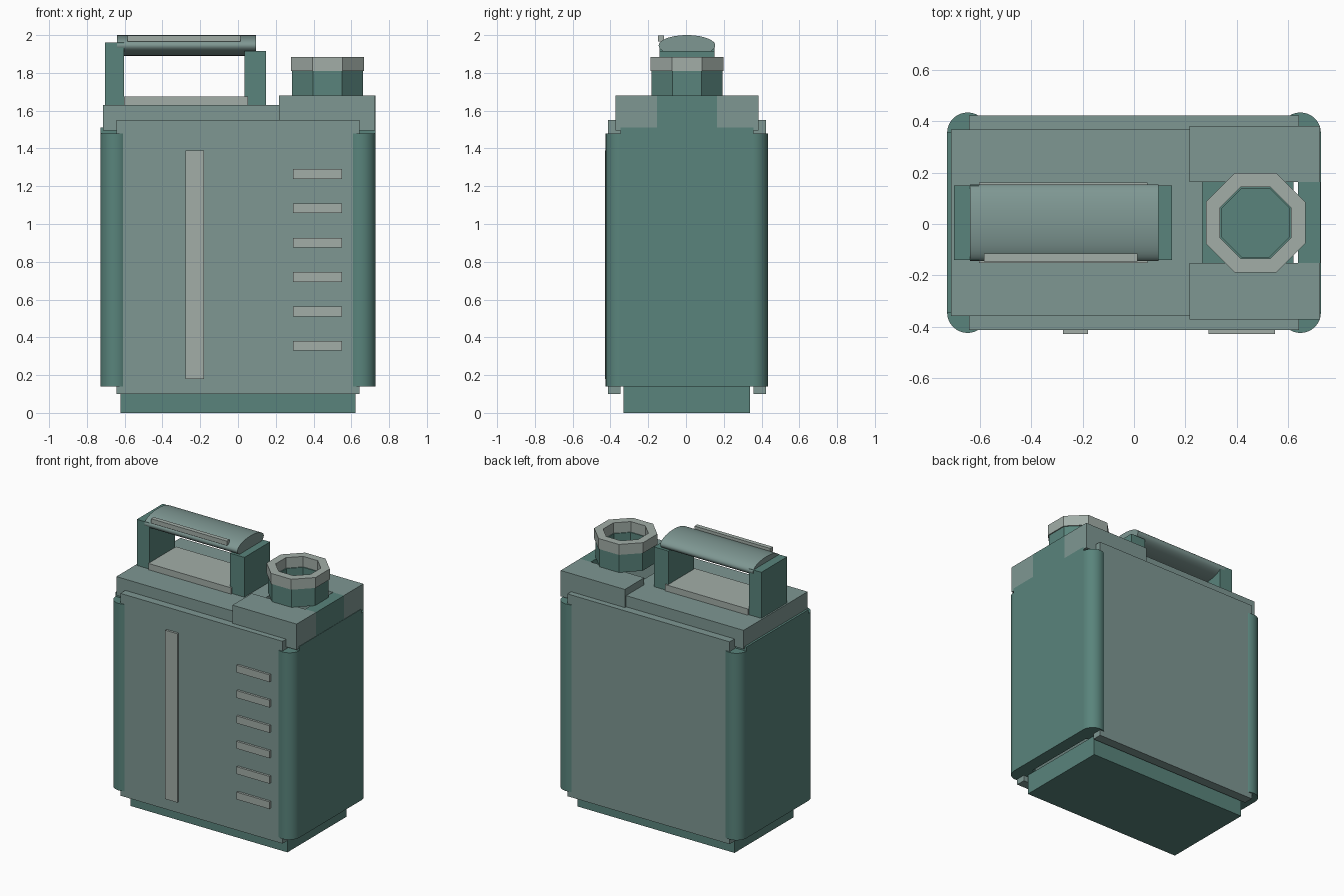
import bpy, bmesh, math

if "Cube" in bpy.data.objects:
    bpy.data.objects.remove(bpy.data.objects["Cube"])

Y0 = 0.005  # the body sits slightly back because of the raised front markings


def material(name, rgb):
    m = bpy.data.materials.new(name)
    m.diffuse_color = (*rgb, 1)
    m.use_nodes = True
    m.node_tree.nodes["Principled BSDF"].inputs["Base Color"].default_value = m.diffuse_color
    return m


DARK = material("dark_green", (0.10, 0.23, 0.20))
MID = material("mid_green", (0.21, 0.31, 0.29))
LIGHT = material("pale_green", (0.36, 0.42, 0.39))


def finish(name, bm, mat):
    bmesh.ops.recalc_face_normals(bm, faces=bm.faces)
    me = bpy.data.meshes.new(name)
    bm.to_mesh(me)
    bm.free()
    me.materials.append(mat)
    ob = bpy.data.objects.new(name, me)
    bpy.context.collection.objects.link(ob)
    return ob


def box(name, mat, x, y, z, open_top=False):
    bm = bmesh.new()
    bmesh.ops.create_cube(bm, size=1)
    for v in bm.verts:
        v.co = [lo + (c + 0.5) * (hi - lo) for c, (lo, hi) in zip(v.co, (x, y, z))]
    bm.normal_update()
    if open_top:
        top = max(bm.faces, key=lambda f: f.calc_center_median().z)
        bmesh.ops.delete(bm, geom=[top], context='FACES_ONLY')
    ob = finish(name, bm, mat)
    if open_top:  # an open shell: make sure its normals point outwards
        floor = min(ob.data.polygons, key=lambda p: p.center.z)
        if floor.normal.z > 0:
            ob.data.flip_normals()
    return ob


def octagon_ring(name, mat, x, y, outer, inner, z0, z1):
    # outer and inner are distances to the flats
    bm = bmesh.new()
    loops = []
    for r, z in ((outer, z0), (outer, z1), (inner, z1), (inner, z0)):
        r /= math.cos(math.pi / 8)
        loops.append([bm.verts.new((x + r * math.cos((i + 0.5) * math.pi / 4),
                                    y + r * math.sin((i + 0.5) * math.pi / 4), z))
                      for i in range(8)])
    for k in range(4):
        a, b = loops[k], loops[(k + 1) % 4]
        for i in range(8):
            j = (i + 1) % 8
            bm.faces.new((a[i], a[j], b[j], b[i]))
    return finish(name, bm, mat)


def smooth(ob):
    bpy.ops.object.select_all(action='DESELECT')
    ob.select_set(True)
    bpy.context.view_layer.objects.active = ob
    bpy.ops.object.shade_smooth_by_angle(angle=math.radians(40))


def rod(name, mat, centre, rx, ry, length, axis='Z', segments=32):
    bpy.ops.mesh.primitive_cylinder_add(vertices=segments, radius=1, depth=length)
    ob = bpy.context.object
    ob.name = name
    for v in ob.data.vertices:
        a, b, c = v.co.x * rx, v.co.y * ry, v.co.z
        v.co = (a, b, c) if axis == 'Z' else (c, a, b)
    if axis == 'X':
        ob.data.update()
    ob.location = centre
    ob.data.materials.append(mat)
    smooth(ob)
    return ob


def span(half):
    return (Y0 - half, Y0 + half)


# Base tray, hollow and open at the top
box("base", DARK, (-0.623, 0.623), span(0.335), (0, 0.14), open_top=True)

# Front and back panels, side walls, rounded corner posts
for s, end in ((-1, "front"), (1, "back")):
    y = sorted((Y0 + s * 0.352, Y0 + s * 0.419))
    box(end + "_panel", MID, (-0.643, 0.643), y, (0.10, 1.55))
    for t, side in ((-1, "left"), (1, "right")):
        rod(f"{end}_{side}_corner", DARK, (t * 0.649, Y0 + s * 0.35, 0.81), 0.08, 0.08, 1.34)
for t, side in ((-1, "left"), (1, "right")):
    x = sorted((t * 0.64, t * 0.729))
    box(side + "_wall", DARK, x, span(0.352), (0.14, 1.51))

# Top deck, with the open well under the spout
box("top_deck", MID, (-0.714, 0.267), span(0.363), (1.495, 1.63))
for s, end in ((-1, "front"), (1, "back")):
    y = sorted((Y0 + s * 0.158, Y0 + s * 0.378))
    box(end + "_shoulder", MID, (0.217, 0.726), y, (1.495, 1.68))
box("shoulder_tongue", DARK, (0.64, 0.727), span(0.158), (1.51, 1.68))

# Spout neck and rim
octagon_ring("spout_neck", DARK, 0.474, Y0, 0.187, 0.133, 1.68, 1.81)
octagon_ring("spout_rim", LIGHT, 0.474, Y0, 0.194, 0.139, 1.81, 1.885)

# Handle
box("handle_plate", LIGHT, (-0.604, 0.052), span(0.157), (1.63, 1.675))
box("handle_rear_post", DARK, (-0.703, -0.604), span(0.146), (1.63, 1.96))
box("handle_spout_post", DARK, (0.035, 0.149), span(0.146), (1.63, 1.915))
rod("handle_grip", MID, (-0.272, Y0, 1.945), 0.15, 0.055, 0.736, 'X', 40)
box("grip_strip", LIGHT, (-0.586, 0.014), (-0.147, -0.116), (1.965, 1.998))

# Level window and volume marks on the front
box("level_strip", LIGHT, (-0.277, -0.18), (-0.43, -0.41), (0.18, 1.39))
for i in range(6):
    z = 0.355 + i * 0.182
    box(f"volume_mark_{i + 1}", LIGHT, (0.29, 0.55), (-0.43, -0.41), (z - 0.026, z + 0.026))
